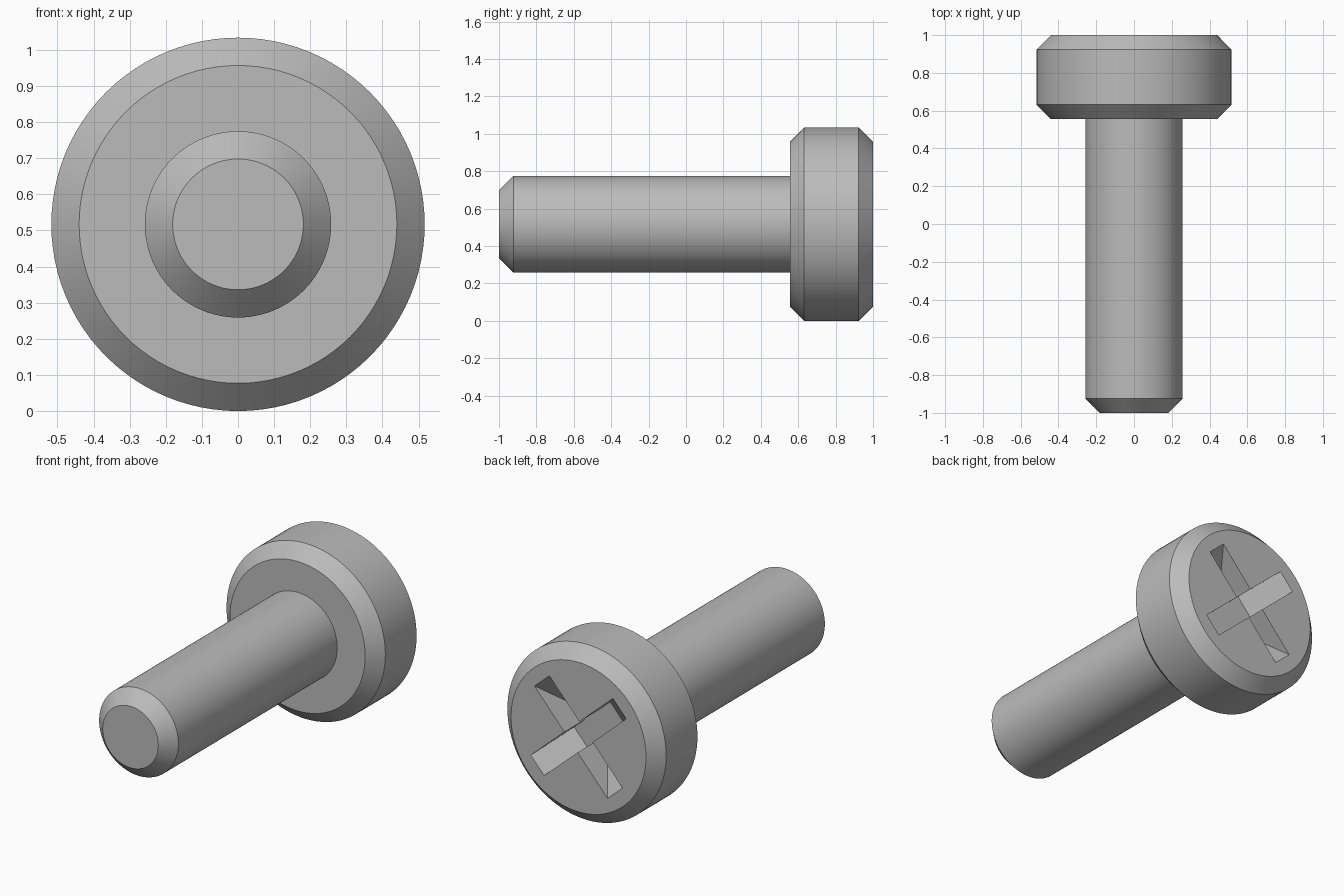
import bpy, bmesh, math
from mathutils import Matrix, Vector

if "Cube" in bpy.data.objects:
    bpy.data.objects.remove(bpy.data.objects["Cube"])

HEAD_R, SHAFT_R, BEVEL = 0.517, 0.258, 0.077
HEAD_FRONT, HEAD_BACK, TIP = 0.555, 1.0, -1.0
SEGMENTS = 96

steel = bpy.data.materials.new("grey steel")
steel.use_nodes = True
GREY = (0.5, 0.5, 0.5, 1)
steel.diffuse_color = GREY
steel.node_tree.nodes["Principled BSDF"].inputs["Base Color"].default_value = GREY


def make_object(name, bm):
    bmesh.ops.recalc_face_normals(bm, faces=bm.faces[:])
    mesh = bpy.data.meshes.new(name)
    bm.to_mesh(mesh)
    bm.free()
    mesh.materials.append(steel)
    obj = bpy.data.objects.new(name, mesh)
    bpy.context.collection.objects.link(obj)
    return obj


def activate(obj):
    bpy.ops.object.select_all(action='DESELECT')
    obj.select_set(True)
    bpy.context.view_layer.objects.active = obj


def turned_part(name, profile):
    """Closed solid turned around the screw axis from (radius, y) points."""
    bm = bmesh.new()
    rings = []
    for r, y in profile:
        angles = [2 * math.pi * i / SEGMENTS for i in range(SEGMENTS)]
        rings.append([bm.verts.new((r * math.cos(a), y, HEAD_R + r * math.sin(a)))
                      for a in angles])
    for low, high in zip(rings, rings[1:]):
        for i in range(SEGMENTS):
            j = (i + 1) % SEGMENTS
            bm.faces.new((low[i], low[j], high[j], high[i]))
    bm.faces.new(rings[0])
    bm.faces.new(rings[-1])
    return make_object(name, bm)


def slot_cutter(angle, half_length=0.358, width=0.13, depth=0.19, taper=0.2):
    """Straight-sided slot with sloping ends; runs past the head's back face."""
    over = 0.1
    slope = taper / depth
    outline = [(half_length + over * slope, HEAD_BACK + over),
               (half_length - taper, HEAD_BACK - depth)]
    outline += [(-x, y) for x, y in reversed(outline)]
    bm = bmesh.new()
    face = bm.faces.new([bm.verts.new((x, y, -width / 2)) for x, y in outline])
    side = bmesh.ops.extrude_face_region(bm, geom=[face])["geom"]
    moved = [g for g in side if isinstance(g, bmesh.types.BMVert)]
    bmesh.ops.translate(bm, verts=moved, vec=Vector((0, 0, width)))
    turn = Matrix.Translation((0, 0, HEAD_R)) @ Matrix.Rotation(-angle, 4, 'Y')
    bmesh.ops.transform(bm, matrix=turn, verts=bm.verts[:])
    cutter = make_object("slot_cutter", bm)
    cutter.hide_render = True
    return cutter


# Chamfered shaft, seated slightly inside the head
shaft = turned_part("shaft", [(SHAFT_R - BEVEL, TIP), (SHAFT_R, TIP + BEVEL),
                              (SHAFT_R, HEAD_FRONT + 0.01)])

# Head chamfered on both rims
head = turned_part("head", [(HEAD_R - BEVEL, HEAD_FRONT), (HEAD_R, HEAD_FRONT + BEVEL),
                            (HEAD_R, HEAD_BACK - BEVEL), (HEAD_R - BEVEL, HEAD_BACK)])

# Cross-shaped driver recess
for degrees in (48.3, 138.3):
    cutter = slot_cutter(math.radians(degrees))
    cut = head.modifiers.new("recess", 'BOOLEAN')
    cut.operation = 'DIFFERENCE'
    cut.solver = 'EXACT'
    cut.object = cutter
    activate(head)
    bpy.ops.object.modifier_apply(modifier=cut.name)
    bpy.data.objects.remove(cutter)

for part in (shaft, head):
    activate(part)
    bpy.ops.object.shade_smooth_by_angle(angle=math.radians(30))
